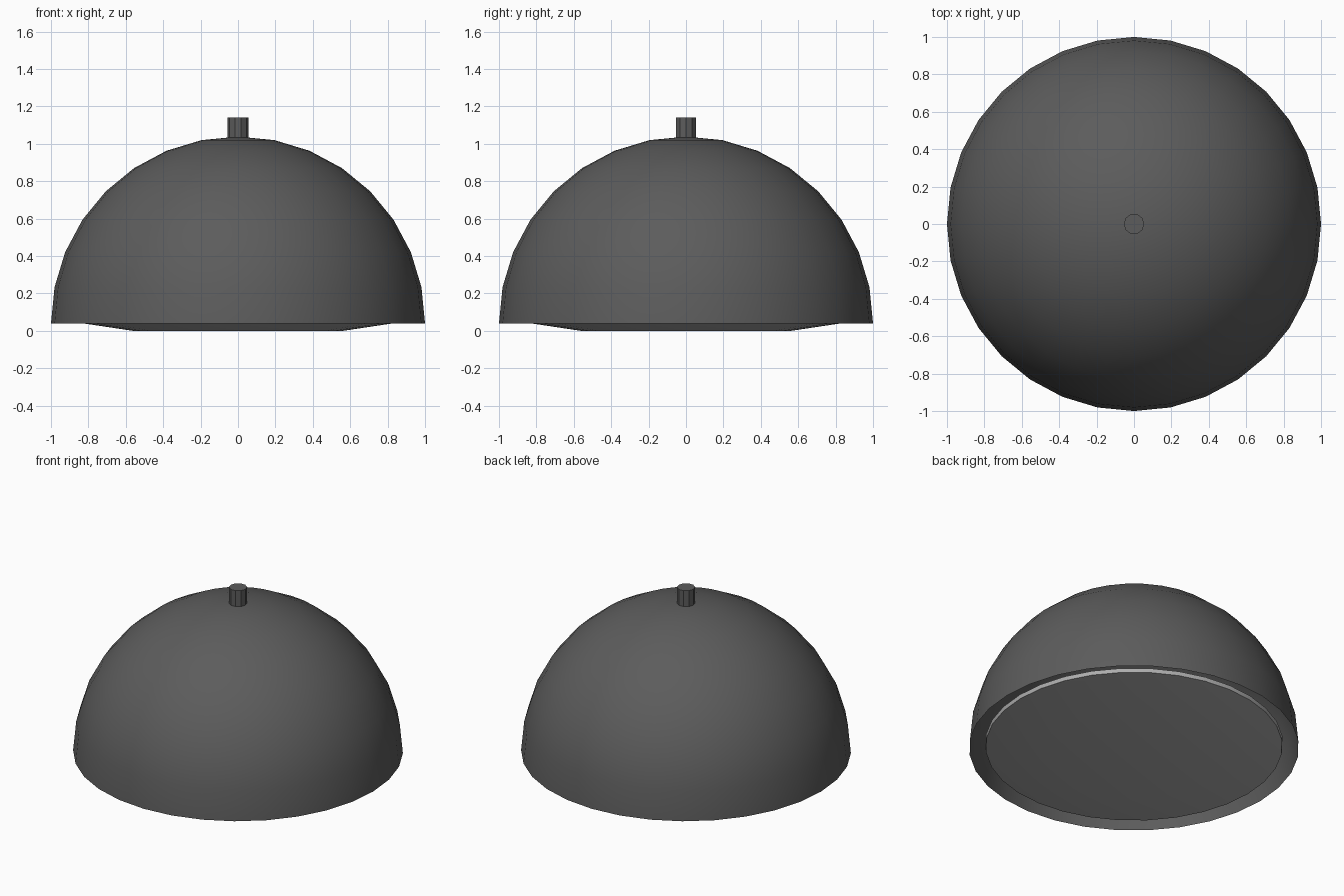
import bpy, math

cube = bpy.data.objects.get("Cube")
if cube:
    bpy.data.objects.remove(cube, do_unlink=True)


def material(name, value):
    mat = bpy.data.materials.new(name)
    mat.use_nodes = True
    color = (value, value, value, 1)
    mat.diffuse_color = color
    mat.node_tree.nodes["Principled BSDF"].inputs["Base Color"].default_value = color
    return mat


def lathe(name, profile, sides, mat, smooth=True):
    """Spin (radius, height) points around z; radius 0 closes to a pole."""
    verts, faces, rings = [], [], []
    for r, z in profile:
        count = sides if r > 0 else 1
        rings.append([len(verts) + i for i in range(count)])
        for i in range(count):
            a = math.tau * i / sides
            verts.append((r * math.cos(a), r * math.sin(a), z))
    for low, high in zip(rings, rings[1:]):
        for i in range(sides):
            j = (i + 1) % sides
            if len(low) == 1:
                faces.append((low[0], high[j], high[i]))
            elif len(high) == 1:
                faces.append((low[i], low[j], high[0]))
            else:
                faces.append((low[i], low[j], high[j], high[i]))
    mesh = bpy.data.meshes.new(name)
    mesh.from_pydata(verts, [], faces)
    mesh.materials.append(mat)
    obj = bpy.data.objects.new(name, mesh)
    bpy.context.collection.objects.link(obj)
    if smooth:
        bpy.ops.object.select_all(action='DESELECT')
        obj.select_set(True)
        bpy.context.view_layer.objects.active = obj
        bpy.ops.object.shade_smooth_by_angle(angle=math.radians(30))


dark = material("dark_grey", 0.107)
light = material("light_grey", 0.42)
SEGMENTS, STEPS, RIM = 32, 8, 0.039

# Open hemispherical shade
arc = [(math.cos(math.pi / 2 * i / STEPS), RIM + math.sin(math.pi / 2 * i / STEPS))
       for i in range(STEPS)]
lathe("dome_shade", arc + [(0, RIM + 1)], SEGMENTS, dark)

# Short stem on the crown
lathe("top_stem", [(0, 1.02), (0.055, 1.02), (0.055, 1.14), (0, 1.14)], 10, dark, False)

# Pale lamp lens under the shade: dished face, thin edge and flat back
lathe("lamp_lens", [(0, 0), (0.56, 0), (0.9, 0.051), (0.903, 0.078), (0, 0.078)],
      SEGMENTS, light)
